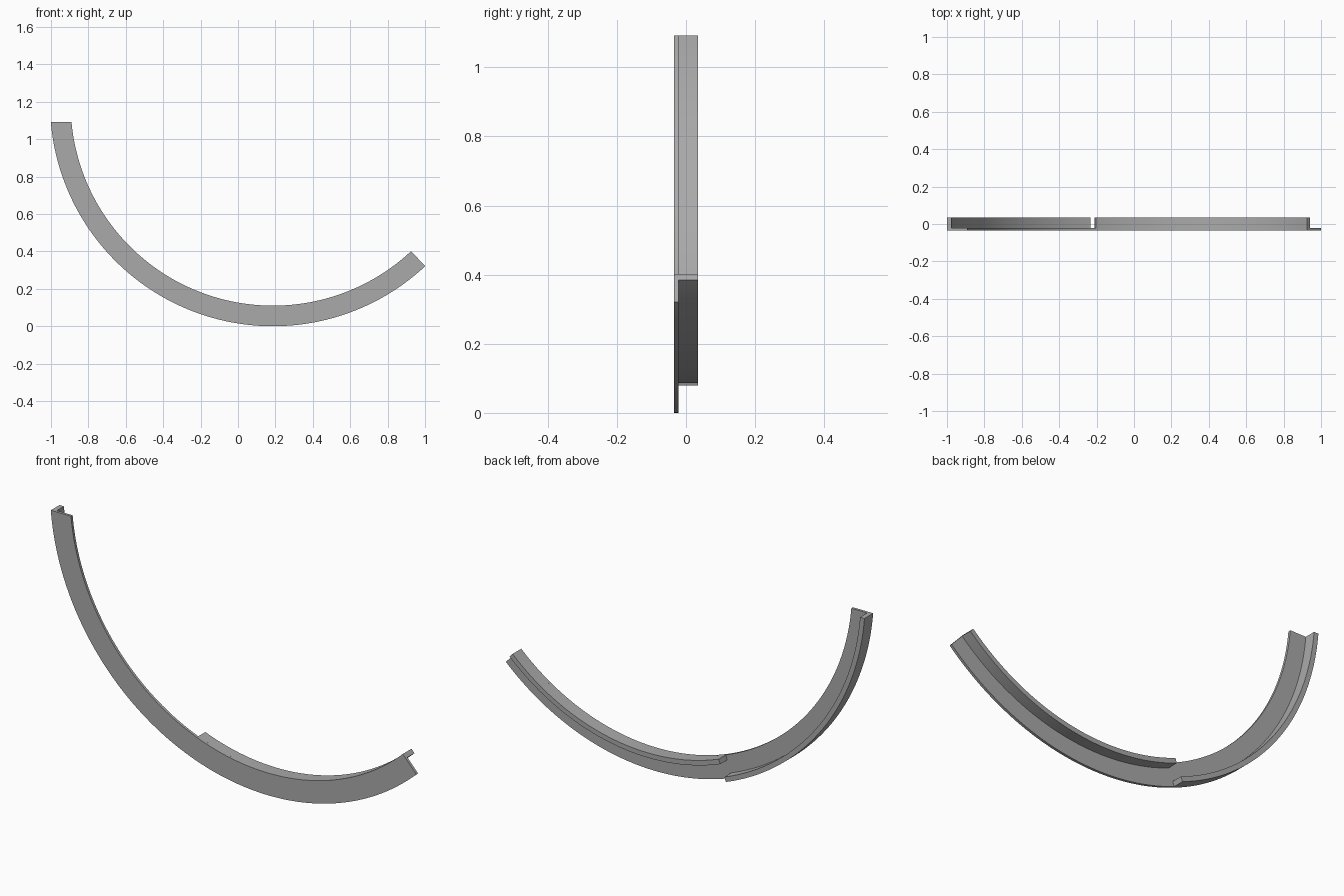
import bpy
import bmesh
from math import acos, sin, cos, radians

cube = bpy.data.objects.get("Cube")
if cube:
    bpy.data.objects.remove(cube, do_unlink=True)

# Arc layout: angles are measured from straight down, positive toward +x
CX, R_OUT, R_IN = 0.187, 1.192, 1.082
TOP = 1.092
WALL = 0.024
FRONT, SPLIT, BACK = -0.034, -0.021, 0.034
RIGHT_END, STEP = radians(43.05), radians(-21.1)

grey = bpy.data.materials.new("plain grey")
grey.use_nodes = True
colour = (0.4, 0.4, 0.4, 1)
grey.diffuse_color = colour
grey.node_tree.nodes["Principled BSDF"].inputs["Base Color"].default_value = colour


def level_cut(r):
    """Angle where a circle of radius r meets the level top end."""
    return -acos((R_OUT - TOP) / r)


def arc_bar(name, r0, r1, y0, y1, start, end, steps):
    """Rectangular bar swept along the arc; start and end depend on radius."""
    bm = bmesh.new()
    rings = []
    for i in range(steps + 1):
        t = i / steps
        ring = []
        for r, y in ((r0, y0), (r1, y0), (r1, y1), (r0, y1)):
            a = start(r) * (1 - t) + end(r) * t
            ring.append(bm.verts.new((CX + r * sin(a), y, R_OUT - r * cos(a))))
        rings.append(ring)
    for a, b in zip(rings, rings[1:]):
        for k in range(4):
            n = (k + 1) % 4
            bm.faces.new((a[k], a[n], b[n], b[k]))
    bm.faces.new(rings[0])
    bm.faces.new(rings[-1])
    bmesh.ops.recalc_face_normals(bm, faces=bm.faces)
    mesh = bpy.data.meshes.new(name)
    bm.to_mesh(mesh)
    bm.free()
    mesh.materials.append(grey)
    ob = bpy.data.objects.new(name, mesh)
    bpy.context.collection.objects.link(ob)
    bpy.ops.object.select_all(action="DESELECT")
    ob.select_set(True)
    bpy.context.view_layer.objects.active = ob
    bpy.ops.object.shade_smooth_by_angle(angle=radians(30))


def step(r):
    return STEP


def right_end(r):
    return RIGHT_END


# Thin curved face plate over the full length
arc_bar("face_plate", R_IN, R_OUT, FRONT, SPLIT, level_cut, right_end, 96)
# Rear flange along the outer edge on the tall side
arc_bar("outer_flange", R_OUT - WALL, R_OUT, SPLIT, BACK, level_cut, step, 48)
# Rear flange along the inner edge on the low side
arc_bar("inner_flange", R_IN, R_IN + WALL, SPLIT, BACK, step, right_end, 48)
